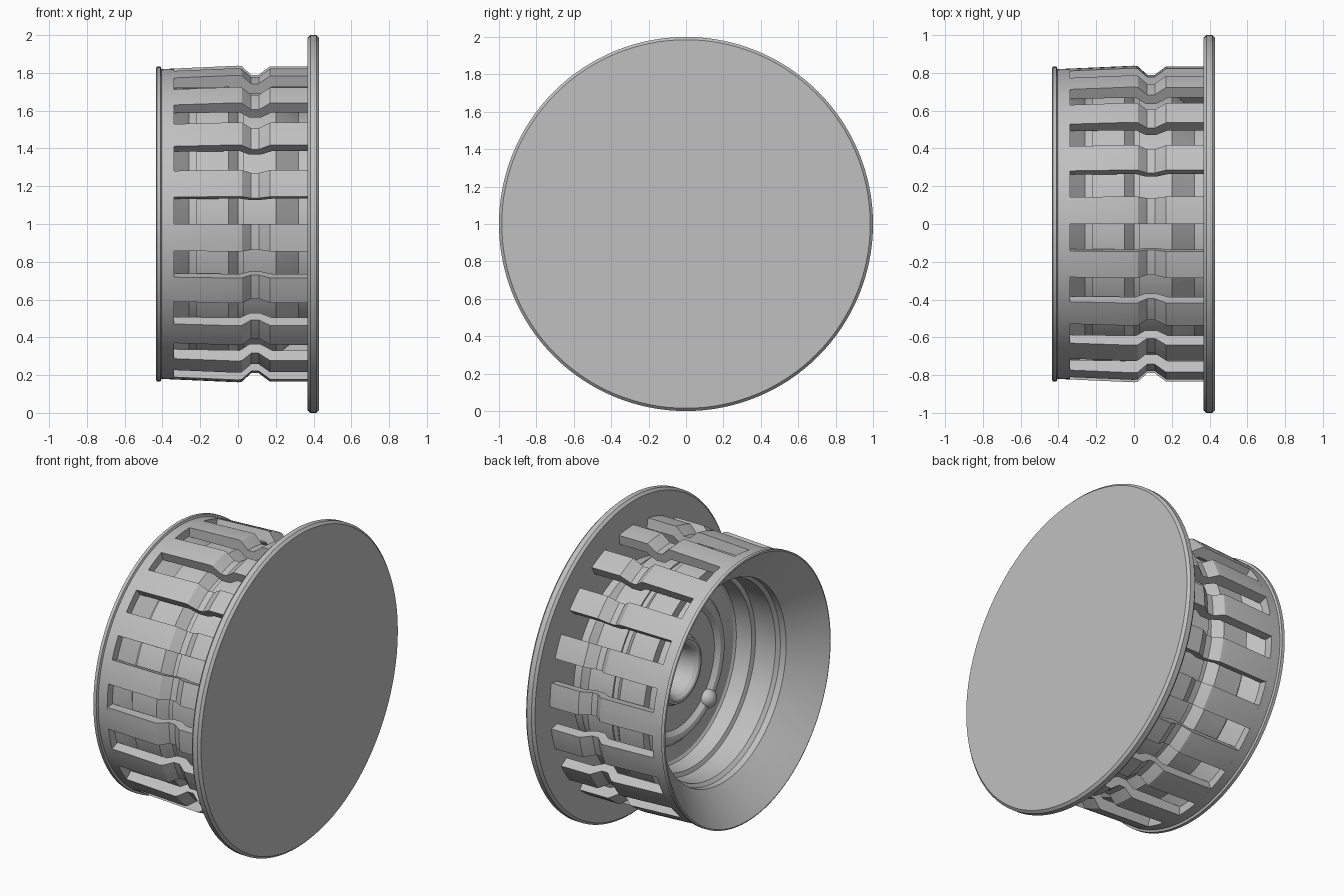
import bpy, bmesh, math

if "Cube" in bpy.data.objects:
    bpy.data.objects.remove(bpy.data.objects["Cube"])

grey = bpy.data.materials.new("plain grey")
grey.diffuse_color = (0.53, 0.53, 0.53, 1)
grey.use_nodes = True
grey.node_tree.nodes["Principled BSDF"].inputs["Base Color"].default_value = grey.diffuse_color


def point(x, r, a):
    """Point on a circle around the x axis; angle runs from the front (-y) up to z."""
    return (x, -r * math.cos(a), 1 + r * math.sin(a))


def finish(bm, name, angle=20):
    bmesh.ops.remove_doubles(bm, verts=bm.verts, dist=1e-5)
    bmesh.ops.recalc_face_normals(bm, faces=bm.faces)
    me = bpy.data.meshes.new(name)
    bm.to_mesh(me)
    bm.free()
    me.materials.append(grey)
    ob = bpy.data.objects.new(name, me)
    bpy.context.collection.objects.link(ob)
    bpy.ops.object.select_all(action='DESELECT')
    ob.select_set(True)
    bpy.context.view_layer.objects.active = ob
    bpy.ops.object.shade_smooth_by_angle(angle=math.radians(angle))
    return ob


def sweep(bm, profile, start, end, steps, closed, caps):
    """Sweep an (x, radius) profile around the x axis."""
    rings = []
    for i in range(steps + 1):
        a = start + (end - start) * i / steps
        rings.append([bm.verts.new(point(x, r, a)) for x, r in profile])
    n = len(profile)
    for p, q in zip(rings, rings[1:]):
        for j in range(n if closed else n - 1):
            k = (j + 1) % n
            vs = [p[j], p[k], q[k], q[j]]
            if profile[j][1] == 0:
                vs = [p[j], p[k], q[k]]
            elif profile[k][1] == 0:
                vs = [p[j], p[k], q[j]]
            bm.faces.new(vs)
    if caps:
        bm.faces.new(rings[0])
        bm.faces.new(rings[-1])


# Cover disc with chamfered rim
bm = bmesh.new()
sweep(bm, [(0.368, 0), (0.368, 0.985), (0.383, 1), (0.415, 1), (0.43, 0.985), (0.43, 0)],
      0, math.tau, 128, False, False)
finish(bm, "cover_disc")

# Inner body: centre boss, floor with ridge, stepped wall, funnel, collar, outer wall
body = [(0.2, 0), (0.2, 0.13), (0.05, 0.155), (0.03, 0.17), (0.025, 0.185), (0.03, 0.20),
        (0.06, 0.215), (0.06, 0.37), (0.05, 0.38), (0.035, 0.395), (0.03, 0.415),
        (0.035, 0.435), (0.05, 0.45), (0.06, 0.46), (0.06, 0.56), (0.05, 0.575),
        (-0.05, 0.585), (-0.06, 0.61), (-0.20, 0.61), (-0.22, 0.63), (-0.26, 0.63),
        (-0.425, 0.815), (-0.433, 0.825), (-0.43, 0.833), (-0.41, 0.833), (-0.405, 0.82),
        (-0.34, 0.823), (-0.34, 0.77), (-0.26, 0.69), (-0.22, 0.69), (-0.22, 0.745),
        (-0.05, 0.745), (0.0, 0.69), (0.03, 0.69), (0.03, 0.70), (0.20, 0.70),
        (0.32, 0.60), (0.375, 0.60), (0.375, 0)]
bm = bmesh.new()
sweep(bm, body, 0, math.tau, 108, False, False)
finish(bm, "inner_body")

# Eighteen notched snap fingers
outer = [(-0.35, 0.8225), (0.0, 0.838), (0.02, 0.835), (0.07, 0.79), (0.11, 0.79),
         (0.17, 0.835), (0.372, 0.835)]
inner = [(0.372, 0.772), (0.18, 0.772), (0.12, 0.735), (0.06, 0.735), (0.01, 0.772),
         (-0.35, 0.765)]
bm = bmesh.new()
for k in range(18):
    a = math.radians(20 * k)
    sweep(bm, outer + inner, a - math.radians(10), a, 3, True, True)
finish(bm, "snap_fingers")

# Rounded bumps on the floor ridge
bm = bmesh.new()
for k in range(3):
    a = math.radians(-45 + 120 * k)
    res = bmesh.ops.create_uvsphere(bm, u_segments=24, v_segments=14, radius=0.06)
    bmesh.ops.translate(bm, verts=res["verts"], vec=point(0.06, 0.415, a))
finish(bm, "floor_bumps", 40)
